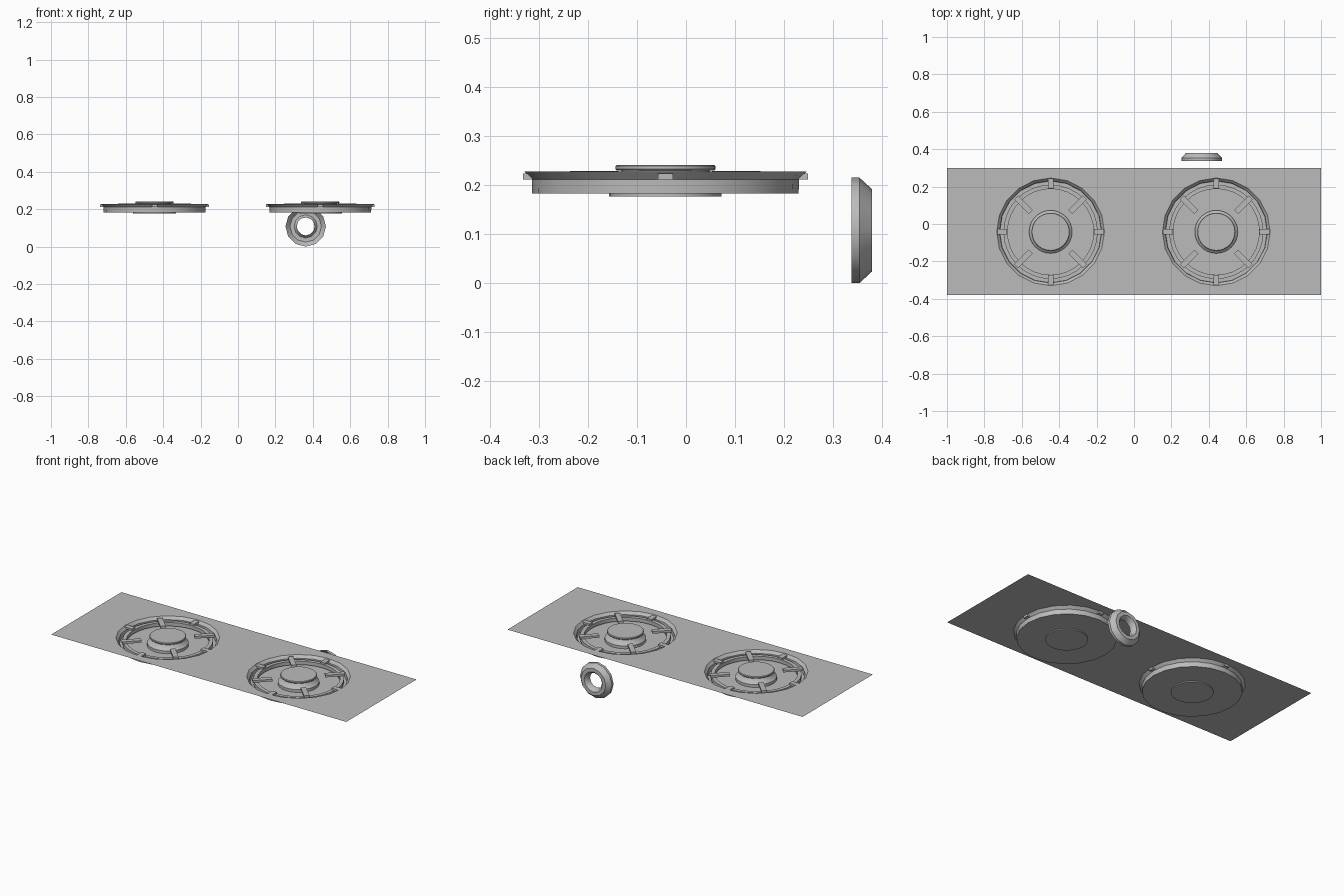
import bpy, bmesh
from math import pi, cos, sin
from mathutils import Matrix, Vector

cube = bpy.data.objects.get("Cube")
if cube:
    bpy.data.objects.remove(cube, do_unlink=True)

grey = bpy.data.materials.new("stove grey")
grey.use_nodes = True
colour = (0.5, 0.5, 0.5, 1)
grey.diffuse_color = colour
grey.node_tree.nodes["Principled BSDF"].inputs["Base Color"].default_value = colour

TOP = 0.228
CENTRES = {"left": (0.44, -0.042), "right": (-0.446, -0.042)}
HOLE, SIDES = 0.288, 20


def finish(bm, name, location=(0, 0, 0), smooth=True):
    mesh = bpy.data.meshes.new(name)
    bm.to_mesh(mesh)
    bm.free()
    mesh.materials.append(grey)
    obj = bpy.data.objects.new(name, mesh)
    obj.location = location
    bpy.context.collection.objects.link(obj)
    if smooth:
        bpy.ops.object.select_all(action="DESELECT")
        obj.select_set(True)
        bpy.context.view_layer.objects.active = obj
        bpy.ops.object.shade_smooth_by_angle(angle=pi / 4.5)
    return obj


def lathe(name, profile, sides, location, turn=None):
    """Spin a (radius, height) profile around z."""
    bm = bmesh.new()
    verts = [bm.verts.new((r, 0, z)) for r, z in profile]
    edges = [bm.edges.new(pair) for pair in zip(verts, verts[1:])]
    bmesh.ops.spin(bm, geom=verts + edges, axis=(0, 0, 1), cent=(0, 0, 0),
                   angle=2 * pi, steps=sides, use_merge=True)
    bmesh.ops.remove_doubles(bm, verts=bm.verts, dist=1e-5)
    bmesh.ops.recalc_face_normals(bm, faces=bm.faces)
    if turn:
        bm.transform(turn)
    return finish(bm, name, location)


# Thin worktop with two round openings
bm = bmesh.new()
loops = [[(-1, -0.38), (1, -0.38), (1, 0.30), (-1, 0.30)]]
for cx, cy in CENTRES.values():
    loops.append([(cx + HOLE * cos(2 * pi * i / SIDES), cy + HOLE * sin(2 * pi * i / SIDES))
                  for i in range(SIDES)])
for loop in loops:
    ring = [bm.verts.new((x, y, TOP)) for x, y in loop]
    for a, b in zip(ring, ring[1:] + ring[:1]):
        bm.edges.new((a, b))
bmesh.ops.triangle_fill(bm, use_beauty=True, use_dissolve=False,
                        edges=bm.edges, normal=(0, 0, 1))
for face in bm.faces:
    face.normal_update()
    if face.normal.z < 0:
        face.normal_flip()
finish(bm, "worktop", smooth=False)

for side, (cx, cy) in CENTRES.items():
    place = (cx, cy, 0)
    # Sunken dish with a flared lip
    lathe(side + "_burner_dish",
          [(HOLE, TOP), (0.273, 0.212), (0.272, 0.183), (0.11, 0.183)], SIDES, place)
    # Burner head with a waisted neck and flat cap
    lathe(side + "_burner_head",
          [(0, 0.177), (0.115, 0.177), (0.115, 0.2), (0.098, 0.212), (0.09, 0.23),
           (0.099, 0.23), (0.102, 0.233), (0.102, 0.239), (0.099, 0.242), (0, 0.242)],
          32, place)
    # Ring carrying the pan supports
    lathe(side + "_support_ring",
          [(0.23, 0.192), (0.252, 0.192), (0.252, 0.214), (0.23, 0.214), (0.23, 0.192)],
          32, place)
    # Pan supports: short ones through the rim, long ones on the diagonals
    bm = bmesh.new()
    for i in range(8):
        inner, outer, z = (0.15, 0.26, 0.223) if i % 2 else (0.232, 0.291, 0.218)
        matrix = (Matrix.Rotation(i * pi / 4, 4, "Z")
                  @ Matrix.Translation(((inner + outer) / 2, 0, z))
                  @ Matrix.Diagonal(Vector((outer - inner, 0.03, 0.013, 1))))
        bmesh.ops.create_cube(bm, size=1, matrix=matrix)
    finish(bm, side + "_pan_supports", place, smooth=False)

# Hollow control knob facing the back, open toward the stove
lathe("control_knob",
      [(0.108, 0), (0.108, 0.016), (0.084, 0.042), (0.062, 0.042), (0.05, 0.03), (0.048, 0.005)],
      12, (0.362, 0.338, 0.108), Matrix.Rotation(-pi / 2, 4, "X"))
